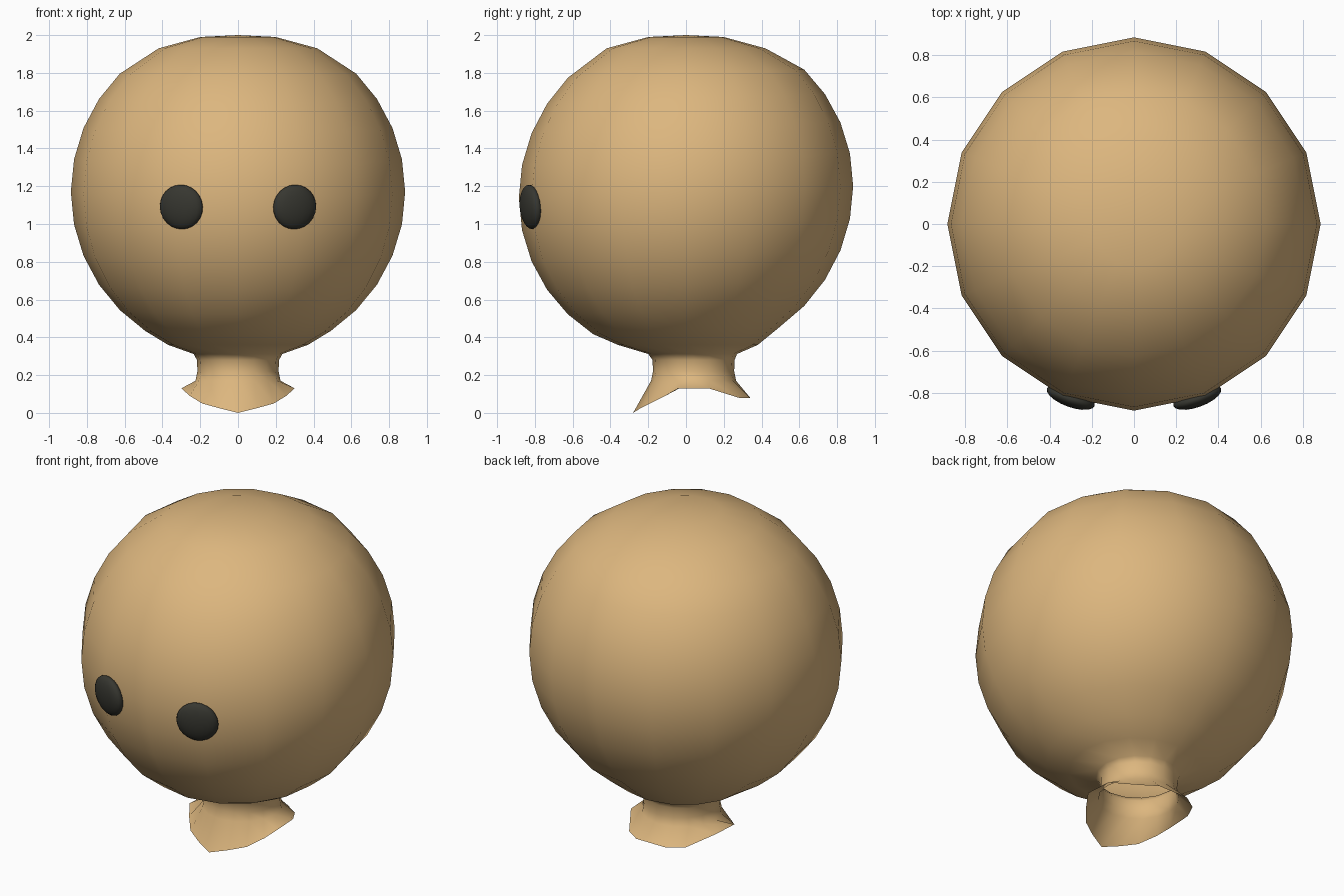
import bpy, bmesh, math

if "Cube" in bpy.data.objects:
    bpy.data.objects.remove(bpy.data.objects["Cube"])

SEG = 16


def material(name, rgb):
    m = bpy.data.materials.new(name)
    m.diffuse_color = (*rgb, 1.0)
    m.use_nodes = True
    m.node_tree.nodes["Principled BSDF"].inputs["Base Color"].default_value = m.diffuse_color
    return m


tan = material("tan", (0.72, 0.47, 0.21))
black = material("charcoal", (0.038, 0.038, 0.03))


def finish(bm, name, mat):
    bmesh.ops.recalc_face_normals(bm, faces=bm.faces)
    for f in bm.faces:
        f.smooth = True
    me = bpy.data.meshes.new(name)
    bm.to_mesh(me)
    bm.free()
    me.materials.append(mat)
    ob = bpy.data.objects.new(name, me)
    bpy.context.collection.objects.link(ob)
    return ob


# Head and neck profile: (radius, height, y offset), top to bottom
profile = [(0.20, 1.99, 0), (0.42, 1.93, 0)]
for i in range(4, -6, -1):
    a = math.radians(11.25 * i)
    profile.append((0.885 * math.cos(a), 1.17 + 0.885 * math.sin(a), 0))
profile += [(0.37, 0.36, 0.01), (0.235, 0.312, 0.035), (0.217, 0.28, 0.04),
            (0.215, 0.22, 0.04), (0.225, 0.17, 0.04)]

# Flared collar rim, one half from front to back
half = [(0, -0.28, 0), (0.10, -0.24, 0.025), (0.19, -0.19, 0.05),
        (0.255, -0.11, 0.09), (0.30, -0.04, 0.13), (0.29, 0.12, 0.13),
        (0.19, 0.28, 0.08), (0.10, 0.34, 0.08), (0, 0.34, 0.08)]
rim = half + [(-x, y, z) for x, y, z in half[-2:0:-1]]

bm = bmesh.new()
rings = []
for r, z, oy in profile:
    ring = []
    for k in range(SEG):
        a = 2 * math.pi * k / SEG
        y = oy - r * math.cos(a)
        tilt = 0.035 * y if 0.4 < z < 1.9 else 0
        ring.append(bm.verts.new((r * math.sin(a), y, z + tilt)))
    rings.append(ring)
rings.append([bm.verts.new(p) for p in rim])
for a, b in zip(rings, rings[1:]):
    for k in range(SEG):
        n = (k + 1) % SEG
        bm.faces.new((a[k], b[k], b[n], a[n]))
top = bm.verts.new((0, 0, 2.0))
for k in range(SEG):
    bm.faces.new((top, rings[0][k], rings[0][(k + 1) % SEG]))
finish(bm, "head", tan)

# Eyes: flattened balls lying on the face
for side, name in ((-1, "left_eye"), (1, "right_eye")):
    bm = bmesh.new()
    bmesh.ops.create_uvsphere(bm, u_segments=20, v_segments=12, radius=1)
    bmesh.ops.scale(bm, vec=(0.121, 0.045, 0.118), verts=bm.verts)
    eye = finish(bm, name, black)
    eye.location = (side * 0.30, -0.822, 1.09)
    eye.rotation_euler = (math.radians(5), 0, side * math.radians(20))
